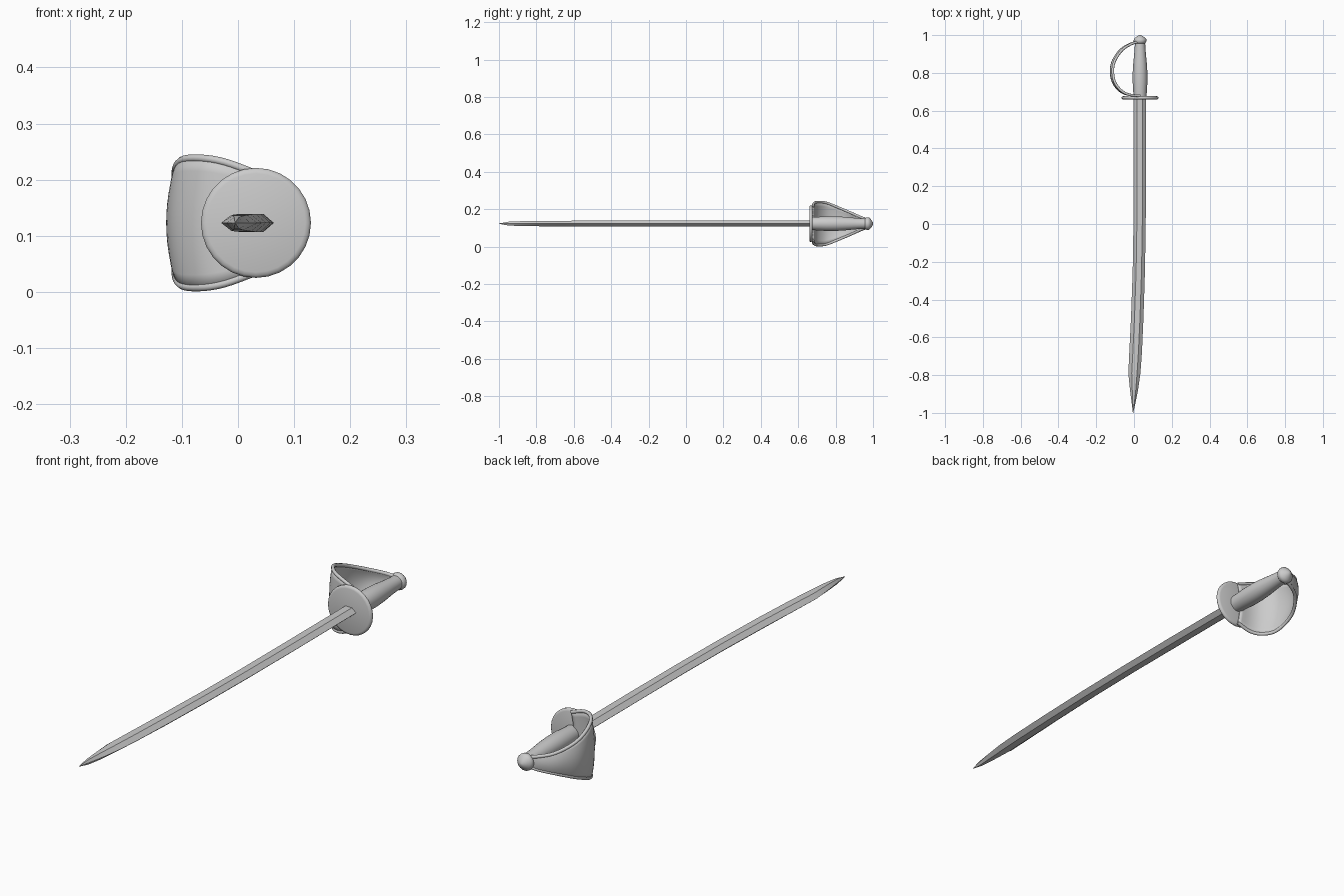
import bpy, bmesh, math
from mathutils import Vector

if "Cube" in bpy.data.objects:
    bpy.data.objects.remove(bpy.data.objects["Cube"])

CX, CZ = 0.032, 0.123   # axis of grip and guard


def finish(bm, name, angle=35):
    bmesh.ops.recalc_face_normals(bm, faces=bm.faces)
    me = bpy.data.meshes.new(name)
    bm.to_mesh(me)
    bm.free()
    ob = bpy.data.objects.new(name, me)
    bpy.context.collection.objects.link(ob)
    bpy.ops.object.select_all(action='DESELECT')
    ob.select_set(True)
    bpy.context.view_layer.objects.active = ob
    bpy.ops.object.shade_smooth_by_angle(angle=math.radians(angle))
    return ob


def loft(name, rings, angle=35):
    """Skin closed rings of points and cap both ends."""
    bm = bmesh.new()
    vs = [[bm.verts.new(p) for p in r] for r in rings]
    n = len(vs[0])
    for a, b in zip(vs, vs[1:]):
        for i in range(n):
            j = (i + 1) % n
            bm.faces.new((a[i], a[j], b[j], b[i]))
    bm.faces.new(vs[0])
    bm.faces.new(vs[-1])
    return finish(bm, name, angle)


def lathe(name, profile, n=24, angle=35):
    """Revolve (y, radius) pairs about the sword axis."""
    ang = [2 * math.pi * i / n for i in range(n)]
    return loft(name, [[(CX + r * math.cos(t), y, CZ + r * math.sin(t)) for t in ang]
                       for y, r in profile], angle)


def spline(pts, steps):
    """Catmull-Rom through the points."""
    p = [Vector(q) for q in pts]
    p = [2 * p[0] - p[1]] + p + [2 * p[-1] - p[-2]]
    out = []
    for a, b, c, d in zip(p, p[1:], p[2:], p[3:]):
        for k in range(steps):
            t = k / steps
            out.append(0.5 * (2 * b + (c - a) * t + (2 * a - 5 * b + 4 * c - d) * t * t
                              + (3 * b - a - 3 * c + d) * t ** 3))
    return out + [p[-2]]


# blade: y, left x, right x, half thickness
stations = [(0.67, -0.003, 0.063, 0.016), (0.3, -0.003, 0.064, 0.016),
            (0.0, -0.003, 0.062, 0.016), (-0.25, -0.007, 0.058, 0.016),
            (-0.5, -0.016, 0.050, 0.016), (-0.68, -0.025, 0.042, 0.015),
            (-0.79, -0.030, 0.034, 0.014), (-0.88, -0.021, 0.021, 0.013),
            (-0.95, -0.012, 0.007, 0.010), (-1.0, -0.006, -0.004, 0.001)]
section = [(0, 0), (0.28, 1), (0.72, 1), (1, 0), (0.72, -1), (0.28, -1)]
loft("blade", [[(l + u * (r - l), y, CZ + w * h) for u, w in section]
               for y, l, r, h in stations], 30)

# round guard plate
lathe("guard_plate", [(0.659, 0.088), (0.661, 0.094), (0.665, 0.098), (0.671, 0.098),
                      (0.675, 0.094), (0.677, 0.088)], 28, 50)

# grip and pommel
lathe("grip", [(0.67, 0.034), (0.70, 0.036), (0.75, 0.039), (0.80, 0.039), (0.85, 0.036),
               (0.90, 0.031), (0.94, 0.028), (0.965, 0.027)])
lathe("pommel", [(0.955, 0.026), (0.962, 0.032), (0.970, 0.034), (0.978, 0.033),
                 (0.985, 0.027), (0.993, 0.017), (1.0, 0.005)], 20, 60)

# knuckle shell: x, y, half width along the bow
bow = spline([(0.022, 0.966, 0.017), (-0.022, 0.955, 0.026), (-0.074, 0.922, 0.040),
              (-0.113, 0.865, 0.065), (-0.124, 0.81, 0.088), (-0.113, 0.75, 0.111),
              (-0.078, 0.705, 0.115), (-0.035, 0.684, 0.108), (0.02, 0.679, 0.088)], 4)


def shell_point(p, v):
    return (p.x + 0.012 * v * v, p.y, CZ + p.z * v)


bm = bmesh.new()
grid = [[bm.verts.new(shell_point(p, k / 5)) for k in range(-5, 6)] for p in bow]
for a, b in zip(grid, grid[1:]):
    for i in range(10):
        bm.faces.new((a[i], a[i + 1], b[i + 1], b[i]))
shell = finish(bm, "knuckle_shell")
solid = shell.modifiers.new("thickness", 'SOLIDIFY')
solid.thickness = 0.008
solid.offset = 0

# rolled rim along both shell edges
for side, name in ((1, "shell_rim_upper"), (-1, "shell_rim_lower")):
    cu = bpy.data.curves.new(name, 'CURVE')
    cu.dimensions = '3D'
    cu.bevel_depth = 0.007
    cu.bevel_resolution = 2
    cu.use_fill_caps = True
    sp = cu.splines.new('POLY')
    sp.points.add(len(bow) - 1)
    for pt, p in zip(sp.points, bow):
        pt.co = (*shell_point(p, side), 1)
    bpy.context.collection.objects.link(bpy.data.objects.new(name, cu))
